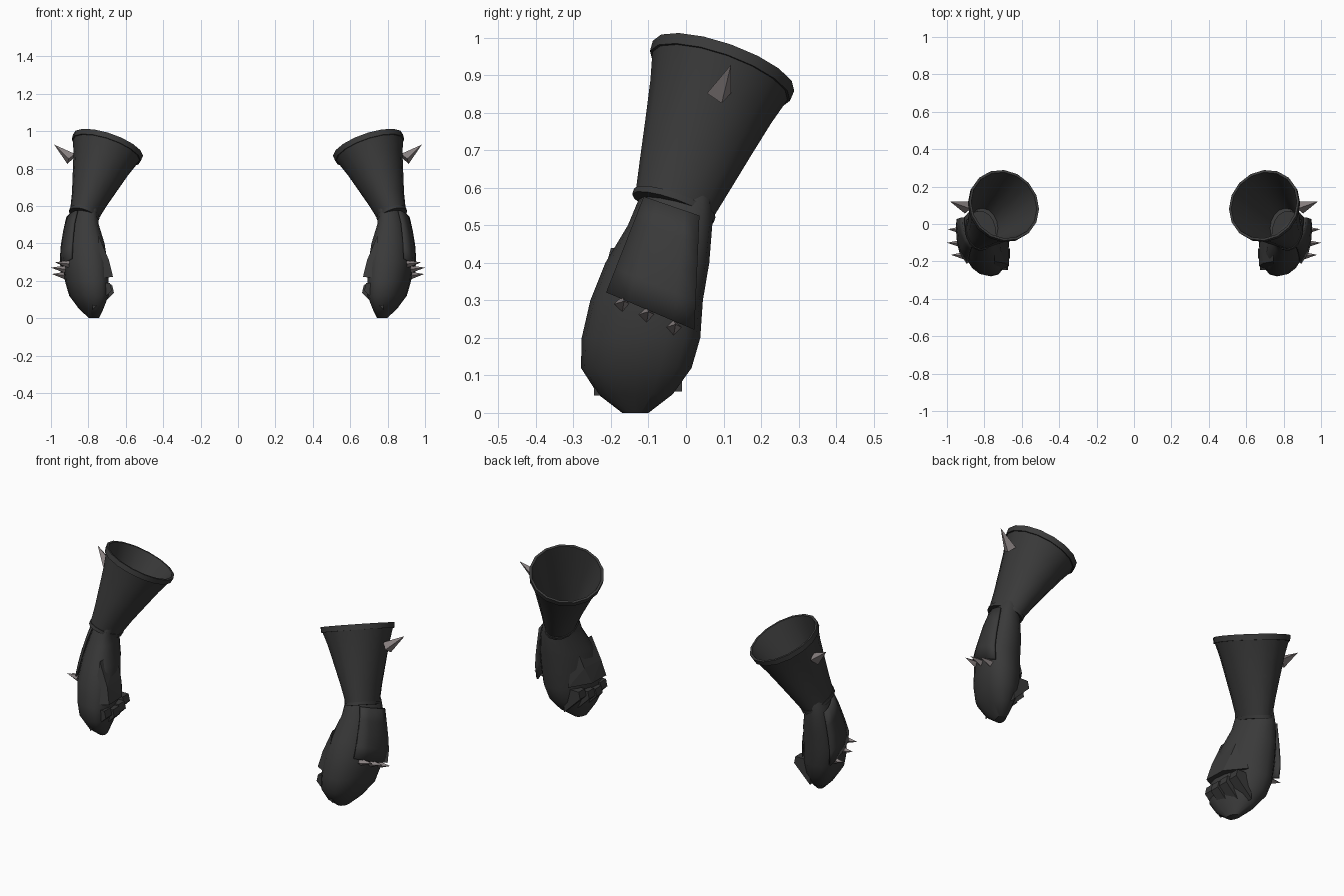
import bpy, bmesh, math
from mathutils import Vector

if "Cube" in bpy.data.objects:
    bpy.data.objects.remove(bpy.data.objects["Cube"])


def material(name, col):
    m = bpy.data.materials.new(name)
    m.diffuse_color = (*col, 1)
    m.use_nodes = True
    m.node_tree.nodes["Principled BSDF"].inputs["Base Color"].default_value = m.diffuse_color
    return m


LEATHER = material("charcoal_leather", (0.042, 0.042, 0.042))
STEEL = material("warm_steel", (0.25, 0.22, 0.22))


def finish(name, bm, mat, smooth=None, thick=0):
    """Make an object, mirrored to the other side of x = 0."""
    bmesh.ops.recalc_face_normals(bm, faces=bm.faces)
    me = bpy.data.meshes.new(name)
    bm.to_mesh(me)
    bm.free()
    ob = bpy.data.objects.new(name, me)
    bpy.context.collection.objects.link(ob)
    me.materials.append(mat)
    if thick:
        so = ob.modifiers.new("thickness", 'SOLIDIFY')
        so.thickness = thick
        so.offset = 0
    ob.modifiers.new("mirror", 'MIRROR')
    if smooth:
        bpy.ops.object.select_all(action='DESELECT')
        ob.select_set(True)
        bpy.context.view_layer.objects.active = ob
        bpy.ops.object.shade_smooth_by_angle(angle=math.radians(smooth))
    return ob


def loft(bm, rings):
    """Skin a list of point rings and cap both ends."""
    vs = [[bm.verts.new(p) for p in r] for r in rings]
    n = len(vs[0])
    for a, b in zip(vs, vs[1:]):
        for i in range(n):
            bm.faces.new((a[i], a[(i + 1) % n], b[(i + 1) % n], b[i]))
    bm.faces.new(vs[0])
    bm.faces.new(vs[-1])


def hull(bm, pts):
    vs = [bm.verts.new(p) for p in pts]
    bmesh.ops.convex_hull(bm, input=vs)


def spike(bm, base, tip, r):
    base, tip = Vector(base), Vector(tip)
    d = tip - base
    q = d.to_track_quat('Z', 'Y')
    ring = [bm.verts.new(base + q @ Vector((r * math.cos(a), r * math.sin(a), 0)))
            for a in (i * math.pi / 2 for i in range(4))]
    t = bm.verts.new(tip)
    for i in range(4):
        bm.faces.new((ring[i], ring[(i + 1) % 4], t))
    bm.faces.new(ring)


# Flared hollow cuff, leaning inward and back
B, T = Vector((0.825, -0.035, 0.545)), Vector((0.695, 0.10, 0.925))
axis = (T - B).normalized()
U = (Vector((1, 0, 0)) - axis * axis.x).normalized()
V = axis.cross(U)
profile = [  # position along axis, radius across, radius front to back
    (0, .075, .105), (0, .083, .115), (.04, .085, .115), (.04, .081, .110),
    (.25, .100, .128), (.5, .130, .149), (.75, .160, .171), (.93, .187, .191),
    (.93, .194, .198), (1, .197, .200), (1, .184, .187), (.5, .120, .137),
    (.15, .082, .105)]
bm = bmesh.new()
N = 16
loft(bm, [[B.lerp(T, t) + U * a * math.cos(k * math.tau / N) + V * b * math.sin(k * math.tau / N)
           for k in range(N)] for t, a, b in profile])
finish("cuff", bm, LEATHER, 40)

# Hand shell: z, y min, y max, x min, x max
HAND = [(.60, -.11, .07, .74, .87), (.56, -.13, .07, .755, .89), (.50, -.155, .07, .75, .905),
        (.40, -.215, .062, .72, .922), (.30, -.255, .045, .705, .93), (.20, -.278, .038, .70, .918),
        (.12, -.28, .015, .70, .895), (.05, -.235, -.035, .725, .845), (.0, -.17, -.10, .745, .795)]
EXP, SHEAR = 2.3, 0.22


def ring(z, y0, y1, x0, x1):
    pts = []
    for k in range(N):
        a = k * math.tau / N
        c, s = math.cos(a), math.sin(a)
        dx = math.copysign(abs(c) ** (2 / EXP), c) * (x1 - x0) / 2
        dy = math.copysign(abs(s) ** (2 / EXP), s) * (y1 - y0) / 2
        pts.append(((x0 + x1) / 2 + dx + SHEAR * dy, (y0 + y1) / 2 + dy, z))
    return pts


def outer_x(y, z):
    """Outer surface of the hand at (y, z), flattened towards its edges."""
    for a, b in zip(HAND, HAND[1:]):
        if b[0] <= z <= a[0]:
            f = (a[0] - z) / (a[0] - b[0])
            y0, y1, x0, x1 = [p + (q - p) * f for p, q in zip(a[1:], b[1:])]
            c, h = (y0 + y1) / 2, (y1 - y0) / 2
            t = min(abs(y - c) / h, 0.72)
            return (x0 + x1) / 2 + (x1 - x0) / 2 * (1 - t ** EXP) ** (1 / EXP) + SHEAR * (y - c)


bm = bmesh.new()
loft(bm, [ring(*r) for r in HAND])
finish("hand_shell", bm, LEATHER, 40)

# Thumb pad overhanging the palm
bm = bmesh.new()
hull(bm, [(.745, -.20, .44), (.745, -.05, .44), (.69, -.21, .31), (.70, -.07, .31),
          (.668, -.225, .22), (.672, -.10, .22), (.75, -.262, .215), (.75, .01, .215)])
finish("thumb_pad", bm, LEATHER)

# Curled finger tips
bm = bmesh.new()
for i in range(4):
    y = -.245 + i * .06
    o = (.012, 0, .006, .022)[i]
    hull(bm, [(x + o, yy, z + o) for yy in (y, y + .055) for x, z in
              ((.672, .175), (.663, .135), (.70, .10), (.765, .035), (.765, .175))])
finish("finger_tips", bm, LEATHER)

# Plate over the back of the hand
bm = bmesh.new()
c = [Vector(p) for p in ((-.11, .575), (.035, .525), (-.21, .32), (.022, .222))]
M = 5
g = []
for j in range(M):
    l, r = c[0].lerp(c[2], j / (M - 1)), c[1].lerp(c[3], j / (M - 1))
    row = [l.lerp(r, i / (M - 1)) for i in range(M)]
    g.append([bm.verts.new((outer_x(p.x, p.y) + .012, p.x, p.y)) for p in row])
for j in range(M - 1):
    for i in range(M - 1):
        bm.faces.new((g[j][i], g[j][i + 1], g[j + 1][i + 1], g[j + 1][i]))
finish("back_plate", bm, LEATHER, 40, .012)

# Knuckle spikes and the large cuff spike
bm = bmesh.new()
for y, z, tip in ((-.17, .29, .98), (-.105, .262, 1.0), (-.033, .228, .995)):
    spike(bm, (outer_x(y, z) - .006, y, z), (tip, y + .005, z + .008), .021)
finish("knuckle_spikes", bm, STEEL)
bm = bmesh.new()
spike(bm, (.893, .088, .852), (.983, .12, .928), .034)
finish("cuff_spike", bm, STEEL)
